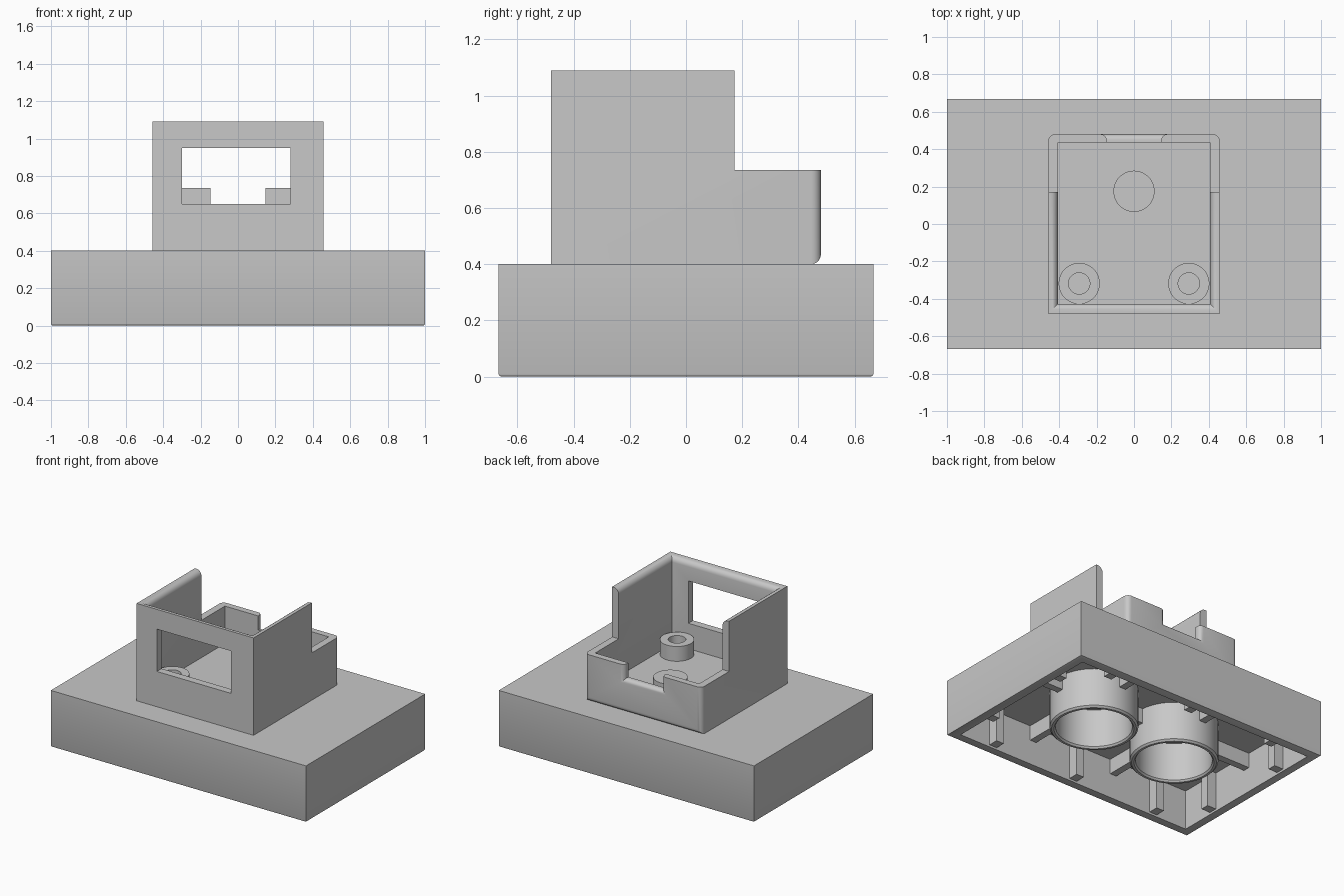
import bpy, bmesh, math
from mathutils import Vector

old = bpy.data.objects.get("Cube")
if old:
    bpy.data.objects.remove(old, do_unlink=True)

grey = bpy.data.materials.new("plain grey")
grey.use_nodes = True
color = (0.58, 0.58, 0.58, 1)
grey.diffuse_color = color
grey.node_tree.nodes["Principled BSDF"].inputs["Base Color"].default_value = color


def make(name, bm):
    bmesh.ops.recalc_face_normals(bm, faces=bm.faces)
    mesh = bpy.data.meshes.new(name)
    bm.to_mesh(mesh)
    bm.free()
    obj = bpy.data.objects.new(name, mesh)
    bpy.context.collection.objects.link(obj)
    return obj


def finish(obj):
    obj.data.materials.clear()
    obj.data.materials.append(grey)
    bpy.ops.object.select_all(action='DESELECT')
    obj.select_set(True)
    bpy.context.view_layer.objects.active = obj
    bpy.ops.object.shade_smooth_by_angle(angle=math.radians(35))


def box(name, x, y, z):
    """Box spanning the given (low, high) ranges."""
    bm = bmesh.new()
    bmesh.ops.create_cube(bm, size=1)
    for v in bm.verts:
        v.co = Vector([(r[0] + r[1]) / 2 + c * (r[1] - r[0])
                       for r, c in zip((x, y, z), v.co)])
    return make(name, bm)


def round_edges(obj, rule, radius, segments=5):
    """Bevel the edges whose both ends satisfy the rule."""
    bm = bmesh.new()
    bm.from_mesh(obj.data)
    edges = [e for e in bm.edges if rule(*[v.co for v in e.verts])
             and len(e.link_faces) == 2 and e.calc_face_angle(0) > 0.5]
    if edges:
        bmesh.ops.bevel(bm, geom=edges, offset=radius, segments=segments,
                        profile=0.5, affect='EDGES')
    bm.to_mesh(obj.data)
    bm.free()


def carve(obj, cutters):
    for c in cutters:
        mod = obj.modifiers.new("cut", 'BOOLEAN')
        mod.operation, mod.solver, mod.object = 'DIFFERENCE', 'EXACT', c
    graph = bpy.context.evaluated_depsgraph_get()
    mesh = bpy.data.meshes.new_from_object(obj.evaluated_get(graph))
    obj.modifiers.clear()
    obj.data = mesh
    for c in cutters:
        bpy.data.objects.remove(c, do_unlink=True)


def lathe(name, profile, center, steps=64):
    """Closed (radius, z) profile turned about a vertical axis."""
    bm = bmesh.new()
    verts = [bm.verts.new((r, 0, z)) for r, z in profile]
    edges = [bm.edges.new((v, verts[i - 1])) for i, v in enumerate(verts)]
    bmesh.ops.spin(bm, geom=verts + edges, cent=(0, 0, 0), axis=(0, 0, 1),
                   angle=math.tau, steps=steps)
    bmesh.ops.remove_doubles(bm, verts=bm.verts, dist=1e-4)
    bmesh.ops.translate(bm, verts=bm.verts, vec=(*center, 0))
    finish(make(name, bm))


def near(a, b):
    return abs(a - b) < 0.002


# Hollow base block
half_y, ceiling = 0.667, 0.28
in_x, in_y = 0.937, 0.604
base = box("base_block", (-1, 1), (-half_y, half_y), (0, 0.4))
round_edges(base, lambda a, b: near(a.z, 0) and near(b.z, 0), 0.01, 2)
carve(base, [box("cavity", (-in_x, in_x), (-in_y, in_y), (-0.1, ceiling))])
finish(base)

# Grip ribs on the inside walls
t, tip = 0.03, 0.07
for s in (-1, 1):
    for x in (-0.667, 0, 0.667):
        finish(box("wall_rib", (x - t, x + t), sorted((s * (in_y - tip), s * (in_y + 0.01))),
                   (0.015, ceiling + 0.01)))
    for y in (-0.333, 0.333):
        finish(box("wall_rib", sorted((s * (in_x - tip), s * (in_x + 0.01))), (y - t, y + t),
                   (0.015, ceiling + 0.01)))

# Underside tubes with bracing fins
r_out, r_in = 0.283, 0.245
fin_z = (0.175, ceiling + 0.01)
for s in (-1, 1):
    cx = s / 3
    lathe("under_tube", [(r_in, ceiling + 0.01), (r_in, 0.012), (r_in + 0.01, 0),
                         (r_out - 0.012, 0), (r_out, 0.012), (r_out, ceiling + 0.01)], (cx, 0))
    finish(box("side_fin", sorted((s * (1 / 3 + r_out - 0.01), s * (in_x + 0.01))),
               (-0.025, 0.025), fin_z))
    for d in (-1, 1):
        finish(box("cross_fin", (cx - 0.025, cx + 0.025),
                   sorted((d * (r_out - 0.01), d * (in_y + 0.01))), fin_z))
finish(box("middle_fin", (-0.06, 0.06), (-0.025, 0.025), fin_z))

# Holder body: stepped side profile drawn across the width
w, front, back, step = 0.458, -0.48, 0.48, 0.172
low, mid, top, floor = 0.4, 0.735, 1.09, 0.47
bm = bmesh.new()
side = [(front, low), (back, low), (back, mid), (step, mid), (step, top), (front, top)]
face = bm.faces.new([bm.verts.new((-w, y, z)) for y, z in side])
wall = bmesh.ops.extrude_face_region(bm, geom=[face])
bmesh.ops.translate(bm, vec=(2 * w, 0, 0),
                    verts=[g for g in wall["geom"] if isinstance(g, bmesh.types.BMVert)])
holder = make("holder", bm)
round_edges(holder, lambda a, b: near(a.y, back) and near(b.y, back)
            and (near(a.z, low) and near(b.z, low) or near(a.x, b.x)), 0.035)

# Inner space, window and rear notch
ix, iy, notch, sill = 0.407, -0.427, 0.147, 0.635
carve(holder, [box("space", (-ix, ix), (iy, 0.435), (floor, 2)),
               box("window", (-0.3, 0.28), (-0.6, -0.4), (0.65, 0.95)),
               box("notch", (-notch, notch), (0.4, 0.6), (sill, 1))])


def inner_rim(a, b):
    return all(near(p.z, top) and (near(abs(p.x), ix) or near(p.y, iy))
               and abs(p.x) < w - 0.01 and p.y > front + 0.01 for p in (a, b))


def notch_rim(a, b):
    return all(near(p.y, back) and abs(p.x) < notch + 0.002 and p.z > sill - 0.002
               for p in (a, b)) and not (near(a.z, mid) and near(b.z, mid))


round_edges(holder, inner_rim, 0.04)
round_edges(holder, notch_rim, 0.03)
finish(holder)

# Pegs standing on the holder floor
peg_top, peg_r, bore = 0.575, 0.11, 0.057
for s in (-1, 1):
    lathe("hollow_peg", [(bore, floor - 0.01), (peg_r, floor - 0.01),
                         (peg_r, peg_top), (bore, peg_top)], (s * 0.293, -0.318), 48)
bm = bmesh.new()
bmesh.ops.create_cone(bm, cap_ends=True, segments=48, radius1=peg_r, radius2=peg_r,
                      depth=peg_top - floor + 0.01)
bmesh.ops.translate(bm, verts=bm.verts, vec=(0, 0.175, (peg_top + floor - 0.01) / 2))
finish(make("solid_peg", bm))
